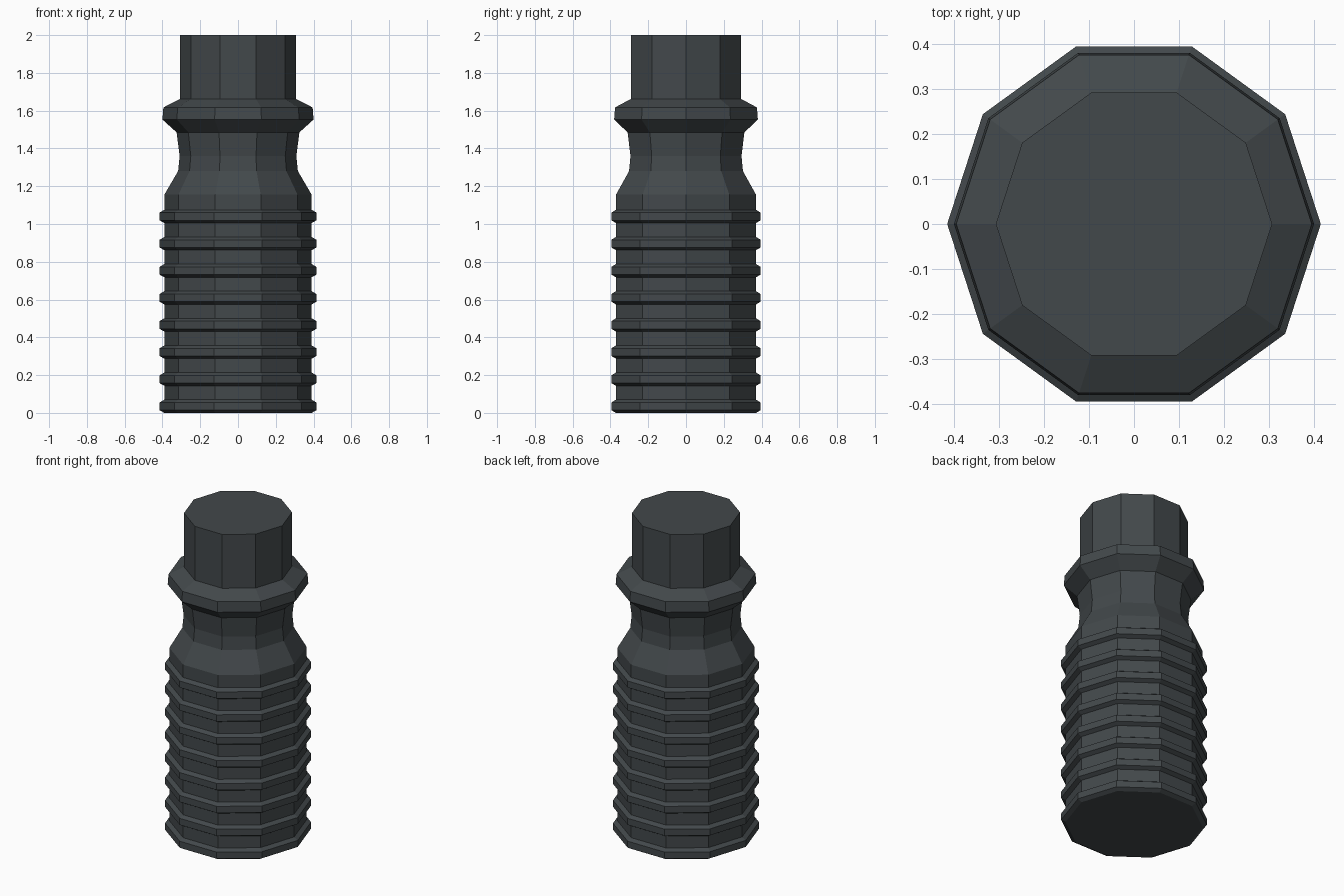
import bpy, bmesh
from math import cos, sin, tau

if "Cube" in bpy.data.objects:
    bpy.data.objects.remove(bpy.data.objects["Cube"])

SIDES = 10
BODY_R, RIB_R = 0.39, 0.415
RIBS, PITCH = 8, 0.1436

# Profile (radius, height): ribbed lower body
profile = []
for i in range(RIBS):
    z = i * PITCH
    profile += [(BODY_R, z), (RIB_R, z + 0.014), (RIB_R, z + 0.055), (BODY_R, z + 0.07)]

# Shoulder, waist, collar and plain top section
profile += [(BODY_R, 1.155), (0.317, 1.28), (0.309, 1.36), (0.325, 1.485),
            (0.40, 1.553), (0.395, 1.617), (0.307, 1.662), (0.307, 2.0)]

# Flat-faced ten-sided lathe
bm = bmesh.new()
rings = [[bm.verts.new((r * cos(tau * k / SIDES), r * sin(tau * k / SIDES), z))
          for k in range(SIDES)] for r, z in profile]
for lo, hi in zip(rings, rings[1:]):
    for k in range(SIDES):
        n = (k + 1) % SIDES
        bm.faces.new((lo[k], lo[n], hi[n], hi[k]))
bm.faces.new(rings[0][::-1])
bm.faces.new(rings[-1])

mesh = bpy.data.meshes.new("ribbed_grip")
bm.to_mesh(mesh)
bm.free()
grip = bpy.data.objects.new("ribbed_grip", mesh)
bpy.context.collection.objects.link(grip)

# Dark slate material
mat = bpy.data.materials.new("dark_slate")
mat.diffuse_color = (0.055, 0.065, 0.07, 1)
mat.use_nodes = True
mat.node_tree.nodes["Principled BSDF"].inputs["Base Color"].default_value = mat.diffuse_color
mesh.materials.append(mat)
